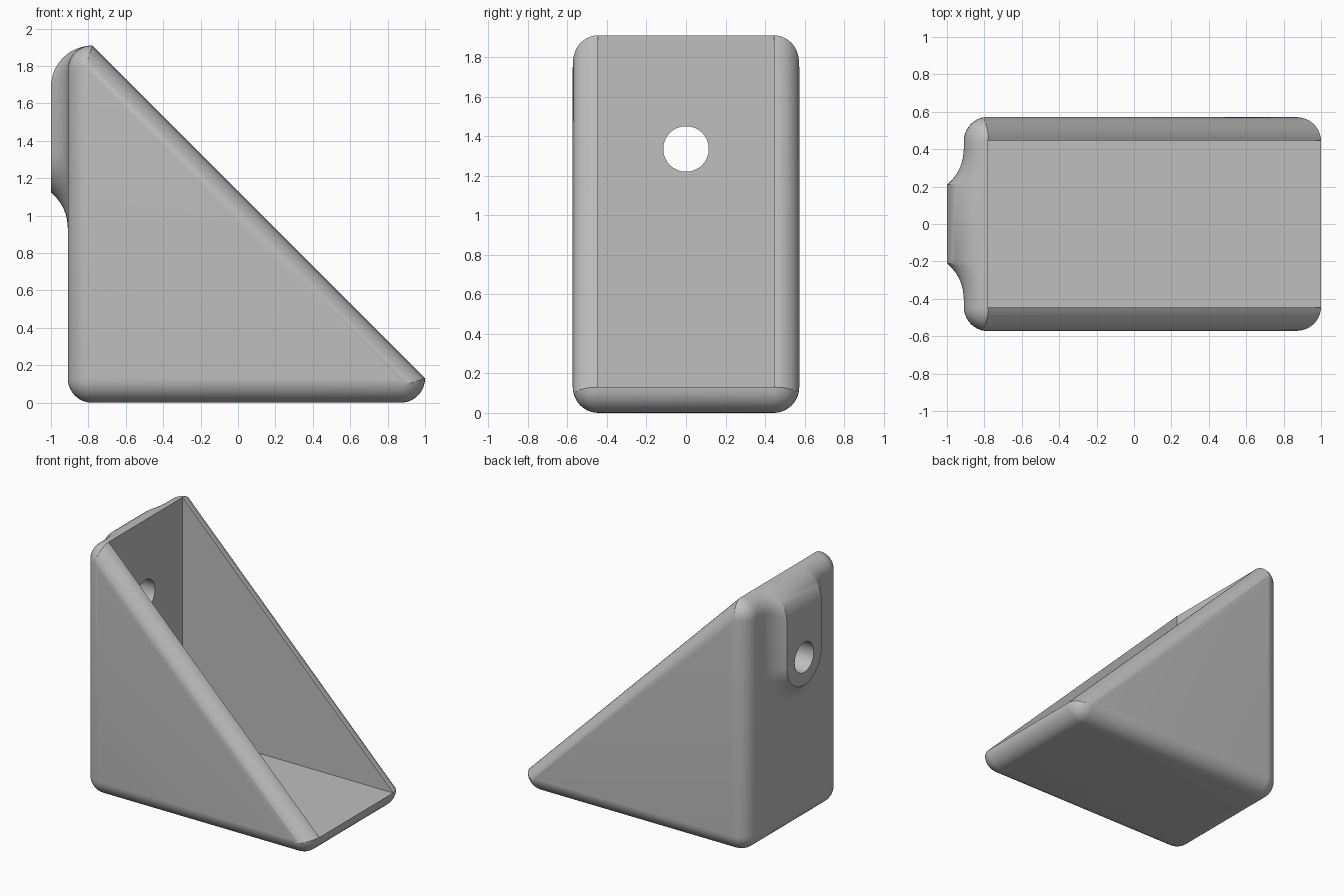
import bpy, bmesh, math
from mathutils import Matrix, Vector

if "Cube" in bpy.data.objects:
    bpy.data.objects.remove(bpy.data.objects["Cube"])

R = 0.13           # wall thickness and edge radius
HALF = 0.573       # half width
BACK, TOP = -0.91, 1.91

grey = bpy.data.materials.new("grey plastic")
grey.diffuse_color = (0.52, 0.52, 0.52, 1)
grey.use_nodes = True
grey.node_tree.nodes["Principled BSDF"].inputs["Base Color"].default_value = grey.diffuse_color


def make(name, bm):
    bmesh.ops.recalc_face_normals(bm, faces=bm.faces[:])
    me = bpy.data.meshes.new(name)
    bm.to_mesh(me)
    bm.free()
    me.materials.append(grey)
    ob = bpy.data.objects.new(name, me)
    bpy.context.collection.objects.link(ob)
    return ob


def box(name, lo, hi, radius=0, pick=lambda e: True, matrix=None):
    """Box between two corners with chosen edges rounded."""
    bm = bmesh.new()
    bmesh.ops.create_cube(bm, size=1)
    for v in bm.verts:
        v.co = Vector([lo[i] if v.co[i] < 0 else hi[i] for i in range(3)])
    if radius:
        bmesh.ops.bevel(bm, geom=[e for e in bm.edges if pick(e)], offset=radius,
                        segments=10, profile=0.5, affect='EDGES')
    if matrix:
        bm.transform(matrix)
    return make(name, bm)


def combine(target, other, operation):
    mod = target.modifiers.new(operation, 'BOOLEAN')
    mod.object, mod.operation, mod.solver = other, operation, 'EXACT'
    bpy.context.view_layer.objects.active = target
    bpy.ops.object.modifier_apply(modifier=mod.name)
    bpy.data.objects.remove(other, do_unlink=True)


# Rounded outer block
body = box("wedge_holder", (BACK, -HALF, 0), (1.0, HALF, TOP), R)

# Sloping opening with rounded long edges
slope = box("slope_cutter", (-3, -HALF - 0.001, -3), (3, HALF + 0.001, 0), R - 0.001,
            lambda e: all(abs(v.co.z) < 1e-6 for v in e.verts)
            and abs(e.verts[0].co.x - e.verts[1].co.x) > 1,
            Matrix.Translation((0.11, 0, 1.02)) @ Matrix.Rotation(math.pi / 4, 4, 'Y'))
combine(body, slope, 'INTERSECT')

# Raised mounting pad on the back: U-shaped outline with a flared foot
HOLE_Z, PAD, FLARE = 1.335, 0.09, 0.245


def pad_loop(d, w, dx=0, dz=0):
    r = R + d
    side = []
    for i in range(13):                       # over the top shoulder
        a = math.pi / 2 * i / 12
        side.append((-0.78 - r * math.sin(a), w, TOP - r + r * math.cos(a)))
    loop = side[:]
    for i in range(33):                       # round lower end
        a = math.pi * i / 32
        loop.append((-0.78 - r, w * math.cos(a), HOLE_Z - w * math.sin(a)))
    loop += [(x, -y, z) for x, y, z in reversed(side)]
    return [(x + dx, y, z + dz - 0.001) for x, y, z in loop]


loops = [pad_loop(-0.003, 0.41, 0.04, -0.08), pad_loop(-0.003, 0.41)]
for k in range(9):
    d = PAD * (k / 8) ** 1.5
    loops.append(pad_loop(d, 0.40 - math.sqrt(FLARE ** 2 - (FLARE - d) ** 2)))

bm = bmesh.new()
rings = [[bm.verts.new(p) for p in loop] for loop in loops]
n = len(rings[0])
for a, b in zip(rings, rings[1:]):
    for i in range(n - 1):
        bm.faces.new((a[i], a[i + 1], b[i + 1], b[i]))
for ring in (rings[0], rings[-1]):
    for i in range(n // 2 - 1):
        bm.faces.new((ring[i], ring[i + 1], ring[n - 2 - i], ring[n - 1 - i]))
    m = n // 2
    bm.faces.new((ring[m - 1], ring[m], ring[m + 1])) if n % 2 else None
bm.faces.new([r[0] for r in rings] + [r[-1] for r in reversed(rings)])
pad = make("mounting_pad", bm)
combine(body, pad, 'UNION')

# Inner cavity
cavity = box("cavity_cutter", (-0.782, -0.446, 0.128), (2, 0.446, 3))
combine(body, cavity, 'DIFFERENCE')

# Screw hole through the back
bm = bmesh.new()
bmesh.ops.create_cone(bm, cap_ends=True, segments=64, radius1=0.115, radius2=0.115, depth=0.8,
                      matrix=Matrix.Translation((-0.9, 0, HOLE_Z))
                      @ Matrix.Rotation(math.pi / 2, 4, 'Y'))
combine(body, make("hole_cutter", bm), 'DIFFERENCE')

# Smooth rounded edges, keep the rims sharp
bpy.ops.object.select_all(action='DESELECT')
body.select_set(True)
bpy.context.view_layer.objects.active = body
bpy.ops.object.shade_smooth_by_angle(angle=math.radians(25))
